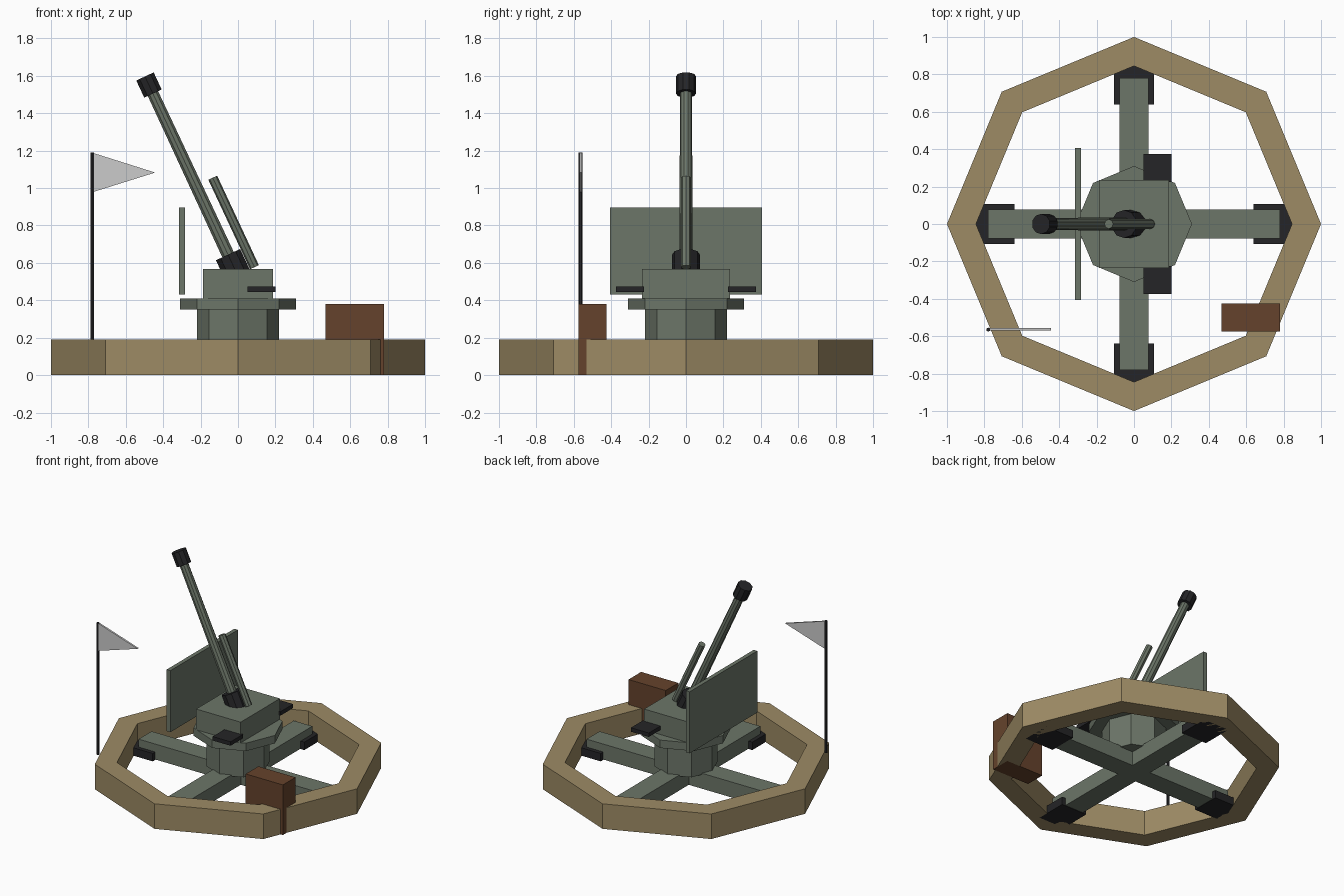
import bpy, bmesh
from math import sin, cos, pi, radians
from mathutils import Matrix, Vector

if "Cube" in bpy.data.objects:
    bpy.data.objects.remove(bpy.data.objects["Cube"])


def material(name, rgb):
    m = bpy.data.materials.new(name)
    m.diffuse_color = (*rgb, 1)
    m.use_nodes = True
    m.node_tree.nodes["Principled BSDF"].inputs["Base Color"].default_value = m.diffuse_color
    return m


GREEN = material("olive_paint", (0.15, 0.18, 0.14))
BLACK = material("dark_metal", (0.018, 0.018, 0.02))
SAND = material("sandbag_tan", (0.34, 0.26, 0.13))
BROWN = material("crate_wood", (0.13, 0.055, 0.025))


def finish(name, bm, mat=None):
    bmesh.ops.recalc_face_normals(bm, faces=bm.faces)
    me = bpy.data.meshes.new(name)
    bm.to_mesh(me)
    bm.free()
    ob = bpy.data.objects.new(name, me)
    bpy.context.collection.objects.link(ob)
    if mat:
        me.materials.append(mat)
    return ob


def box(name, x, y, z, mat):
    """Box from (min, max) pairs."""
    bm = bmesh.new()
    size = [b - a for a, b in (x, y, z)]
    mid = [(a + b) / 2 for a, b in (x, y, z)]
    bmesh.ops.create_cube(bm, size=1, matrix=Matrix.Translation(mid) @ Matrix.Diagonal((*size, 1)))
    return finish(name, bm, mat)


def rod(name, base, start, end, r, sides, mat, tilt=0.0, r_top=None):
    """Cylinder running from start to end along an axis leaning towards -x."""
    bm = bmesh.new()
    mx = (Matrix.Translation(base) @ Matrix.Rotation(-tilt, 4, 'Y')
          @ Matrix.Translation((0, 0, (start + end) / 2)))
    bmesh.ops.create_cone(bm, cap_ends=True, segments=sides, radius1=r,
                          radius2=r_top or r, depth=end - start, matrix=mx)
    return finish(name, bm, mat)


def prism(name, points, offset, mat=None):
    """Flat outline extruded by an offset vector."""
    bm = bmesh.new()
    face = bm.faces.new([bm.verts.new(p) for p in points])
    new = bmesh.ops.extrude_face_region(bm, geom=[face])["geom"]
    bmesh.ops.translate(bm, vec=Vector(offset),
                        verts=[v for v in new if isinstance(v, bmesh.types.BMVert)])
    return finish(name, bm, mat)


# Octagonal emplacement ring
bm = bmesh.new()
section = [(1.0, 0), (1.0, 0.19), (0.845, 0.19), (0.845, 0)]
loops = [[bm.verts.new((r * cos(i * pi / 4), r * sin(i * pi / 4), z)) for r, z in section]
         for i in range(8)]
for i in range(8):
    a, b = loops[i], loops[(i + 1) % 8]
    for j in range(4):
        k = (j + 1) % 4
        bm.faces.new((a[j], b[j], b[k], a[k]))
finish("emplacement_ring", bm, SAND)

# Cross-shaped base with a foot pad under each arm
cross = []
for i in range(4):
    turn = Matrix.Rotation(i * pi / 2, 3, 'Z')
    cross += [turn @ Vector(p) for p in ((0.78, -0.078, 0.003), (0.78, 0.078, 0.003), (0.078, 0.078, 0.003))]
prism("cross_base", cross, (0, 0, 0.117), GREEN)
for i in range(4):
    foot = box(f"foot_pad_{i + 1}", (0.64, 0.88), (-0.108, 0.108), (0, 0.06), BLACK)
    foot.rotation_euler.z = i * pi / 2

# Pedestal, turntable and mount
rod("pedestal", (0, 0, 0), 0.11, 0.35, 0.22, 8, GREEN)
rod("turntable", (0, 0, 0), 0.35, 0.41, 0.31, 8, GREEN)
box("mount_block", (-0.187, 0.187), (-0.235, 0.235), (0.41, 0.567), GREEN)
for side, s in (("left", 1), ("right", -1)):
    box(f"{side}_seat", (0.05, 0.2), sorted((s * 0.225, s * 0.375)), (0.445, 0.475), BLACK)

# Gun shield
box("gun_shield", (-0.315, -0.284), (-0.405, 0.405), (0.43, 0.897), GREEN)

# Barrel assembly, leaning 25 degrees
TILT = radians(25)
PIVOT = (0, 0, 0.53)
rod("breech", PIVOT, -0.06, 0.126, 0.075, 10, BLACK, TILT)
rod("barrel", PIVOT, 0.0, 1.1, 0.036, 10, GREEN, TILT, 0.032)
rod("muzzle_brake", PIVOT, 1.076, 1.177, 0.054, 10, BLACK, TILT)
rod("recoil_cylinder", (0.088, 0, 0.577), 0, 0.528, 0.026, 8, GREEN, TILT)

# Ammunition crate
box("ammo_crate", (0.468, 0.78), (-0.576, -0.425), (0, 0.38), BROWN)

# Flag pole and pennant
rod("flag_pole", (-0.78, -0.565, 0), 0.19, 1.19, 0.011, 6, BLACK)
prism("pennant", [(-0.775, -0.57, 1.188), (-0.775, -0.57, 0.979), (-0.443, -0.57, 1.083)], (0, 0.014, 0))
